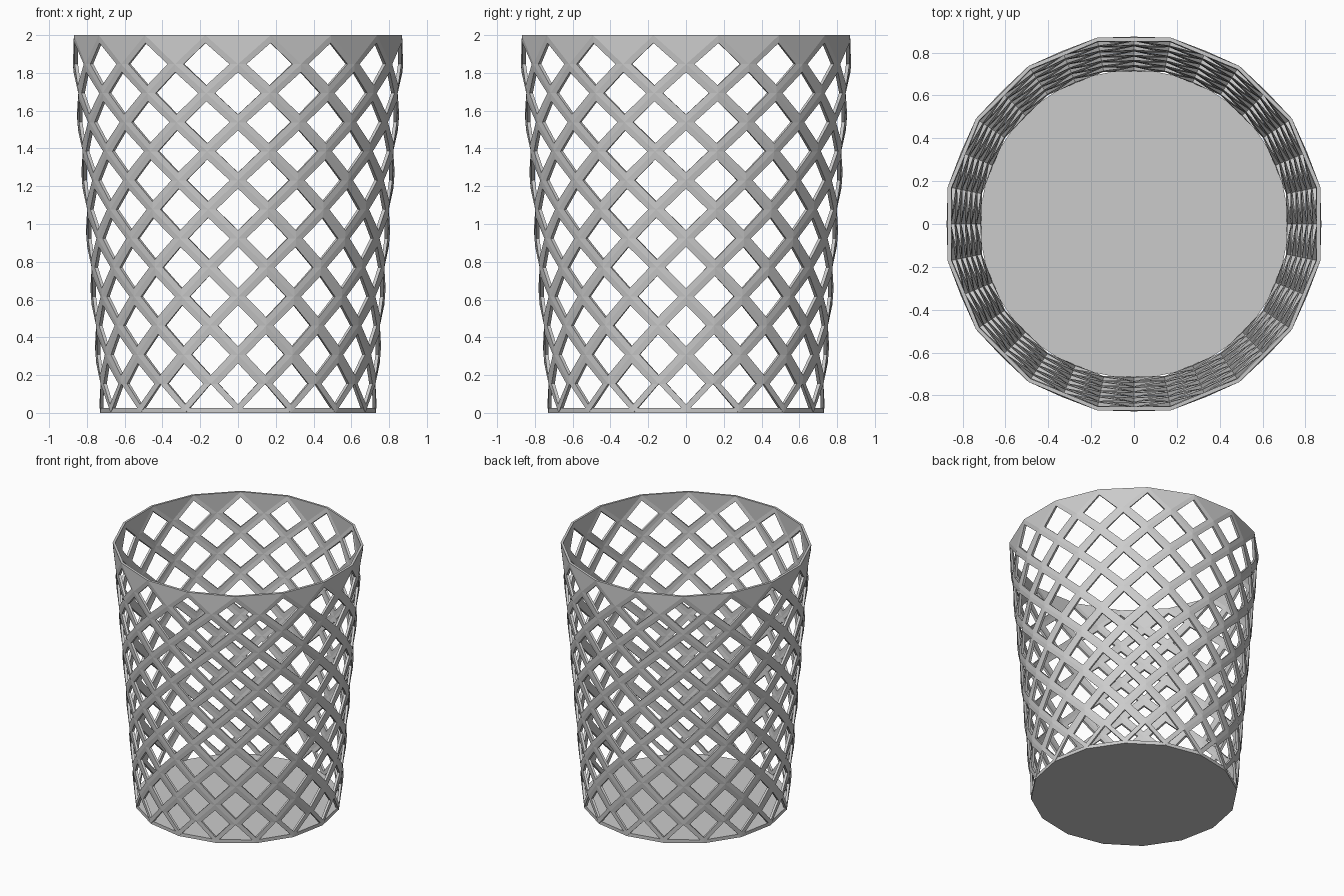
import bpy, bmesh
from math import sin, cos, pi

if "Cube" in bpy.data.objects:
    bpy.data.objects.remove(bpy.data.objects["Cube"])

SIDES, ROWS = 16, 13
R_BOTTOM, R_TOP, HEIGHT = 0.73, 0.886, 2.0
BAR_HALF = 0.031      # half the width of a lattice bar
WALL = 0.018
FLOOR = 0.026


def make_object(name, bm):
    mesh = bpy.data.meshes.new(name)
    bm.to_mesh(mesh)
    bm.free()
    obj = bpy.data.objects.new(name, mesh)
    bpy.context.collection.objects.link(obj)
    return obj


# Lattice wall: staggered rings joined by diamonds, each inset and opened
bm = bmesh.new()
rings = []
for i in range(ROWS + 1):
    t = i / ROWS
    r = R_BOTTOM + (R_TOP - R_BOTTOM) * t
    ring = []
    for k in range(SIDES):
        a = 2 * pi * (k + 0.5 * (i % 2)) / SIDES
        ring.append(bm.verts.new((r * cos(a), r * sin(a), HEIGHT * t)))
    rings.append(ring)

diamonds = []
for i in range(ROWS - 1):
    odd = i % 2
    for k in range(SIDES):
        right = rings[i + 1][(k + odd) % SIDES]
        left = rings[i + 1][(k + odd - 1) % SIDES]
        diamonds.append(bm.faces.new((rings[i][k], right, rings[i + 2][k], left)))

# Solid triangles that close the rim
for k in range(SIDES):
    bm.faces.new((rings[-2][(k + 1) % SIDES], rings[-1][(k + 1) % SIDES], rings[-1][k]))

bm.normal_update()
bmesh.ops.inset_individual(bm, faces=diamonds, thickness=BAR_HALF, use_even_offset=True)
bmesh.ops.delete(bm, geom=diamonds, context='FACES')
wall = make_object("lattice_wall", bm)
solid = wall.modifiers.new("thickness", 'SOLIDIFY')
solid.thickness = WALL
solid.offset = -1

# Floor plate
bm = bmesh.new()
disc = [bm.verts.new((R_BOTTOM * cos(2 * pi * k / SIDES),
                      R_BOTTOM * sin(2 * pi * k / SIDES), 0)) for k in range(SIDES)]
base = bm.faces.new(disc)
top = bmesh.ops.extrude_face_region(bm, geom=[base], use_keep_orig=True)
bmesh.ops.translate(bm, vec=(0, 0, FLOOR),
                    verts=[v for v in top["geom"] if isinstance(v, bmesh.types.BMVert)])
bmesh.ops.recalc_face_normals(bm, faces=bm.faces)
make_object("floor_plate", bm)
